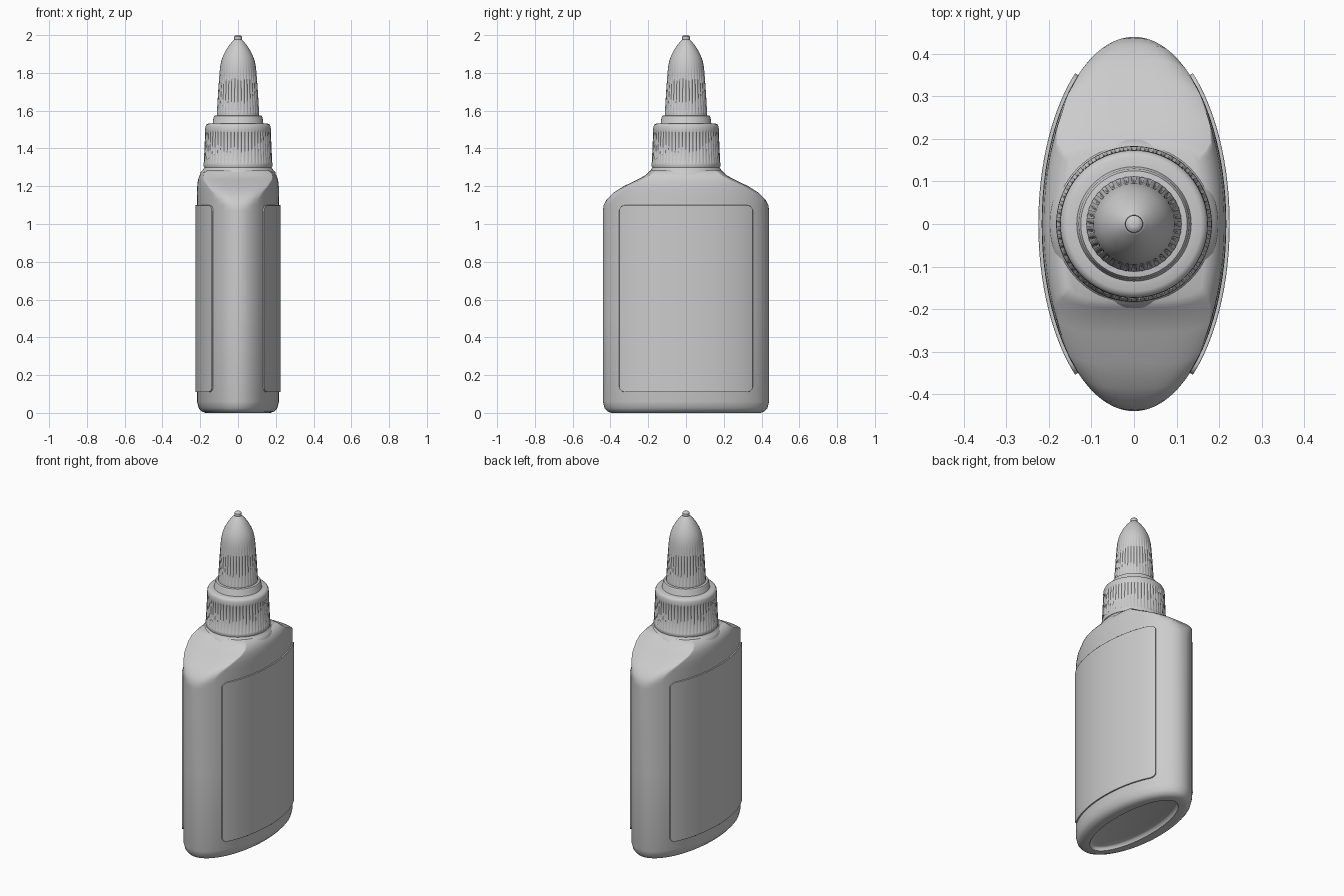
import bpy, bmesh
from math import sin, cos, asin, pi, sqrt, radians

cube = bpy.data.objects.get("Cube")
if cube:
    bpy.data.objects.remove(cube)

grey = bpy.data.materials.new("plain_grey")
grey.use_nodes = True
COLOUR = (0.6, 0.6, 0.6, 1)
grey.diffuse_color = COLOUR
grey.node_tree.nodes["Principled BSDF"].inputs["Base Color"].default_value = COLOUR

A, B = 0.217, 0.44          # half width and half depth of the oval body


def finish(name, bm, angle=40):
    bmesh.ops.recalc_face_normals(bm, faces=bm.faces)
    mesh = bpy.data.meshes.new(name)
    bm.to_mesh(mesh)
    bm.free()
    mesh.materials.append(grey)
    obj = bpy.data.objects.new(name, mesh)
    bpy.context.collection.objects.link(obj)
    bpy.ops.object.select_all(action='DESELECT')
    obj.select_set(True)
    bpy.context.view_layer.objects.active = obj
    bpy.ops.object.shade_smooth_by_angle(angle=radians(angle))
    return obj


def loft(name, rings, angle=40):
    """Skin a stack of equal-length rings and close both ends."""
    bm = bmesh.new()
    loops = [[bm.verts.new(p) for p in ring] for ring in rings]
    n = len(loops[0])
    for low, high in zip(loops, loops[1:]):
        for i in range(n):
            j = (i + 1) % n
            bm.faces.new((low[i], low[j], high[j], high[i]))
    bm.faces.new(loops[0])
    bm.faces.new(loops[-1])
    return finish(name, bm, angle)


def lathe(name, profile, ribs=24, angle=40):
    """Turn (radius, z, rib depth) points; grooves repeat around the axis."""
    n = ribs * 4
    return loft(name, [[((r - g * (i % 4 == 0)) * cos(2 * pi * i / n),
                         (r - g * (i % 4 == 0)) * sin(2 * pi * i / n), z)
                        for i in range(n)] for r, z, g in profile], angle)


def body_ring(z, inset, limit, side=28, end=20, soft=0.025):
    """Oval section whose two ends are cut off softly at the shoulder limit."""
    a, b = A - inset, B - inset
    t0 = asin(min((limit - soft) / b, sin(1.05)))
    x0 = a * cos(t0)
    half = [(a * cos(t), b * sin(t))
            for t in (-t0 + 2 * t0 * i / side for i in range(side))]
    for i in range(end):
        x = x0 * cos(pi * i / end)
        oval = b * sqrt(max(0, 1 - (x / a) ** 2))
        half.append((x, min(oval, limit - soft * (x / x0) ** 4)))
    return [(s * x, s * y, z) for s in (1, -1) for x, y in half]


# Bottle body: recessed base, rounded foot, straight walls, sloping shoulders
sections = [(0.02, 0.105, 1), (0.015, 0.092, 1), (0, 0.085, 1), (0, 0.045, 1),
            (0.008, 0.024, 1), (0.025, 0.009, 1), (0.06, 0, 1), (0.55, 0, 1),
            (1.07, 0, 1), (1.10, 0, 0.436), (1.13, 0, 0.42), (1.165, 0, 0.385),
            (1.20, 0.001, 0.33), (1.235, 0.005, 0.257), (1.258, 0.014, 0.215),
            (1.275, 0.028, 0.197), (1.287, 0.048, 0.18)]
loft("bottle_body", [body_ring(*s) for s in sections], 50)


# Raised label panels wrapped on both broad sides
def label_panel(name, side, half=0.35, low=0.11, high=1.10, corner=0.03, steps=36):
    bm = bmesh.new()
    grid = []
    for i in range(steps + 1):
        y = -half * cos(pi * i / steps)
        d = max(0, abs(y) - (half - corner))
        trim = corner - sqrt(max(0, corner ** 2 - d ** 2))
        x = A * sqrt(1 - (y / B) ** 2)
        nx, ny = x / A ** 2, y / B ** 2
        length = sqrt(nx * nx + ny * ny)
        nx, ny = nx / length, ny / length
        grid.append([[bm.verts.new((side * (x + o * nx), y + o * ny, z))
                      for z in (low + trim, high - trim)] for o in (0.008, -0.01)])
    for p, q in zip(grid, grid[1:]):
        for k in (0, 1):
            bm.faces.new((p[k][0], q[k][0], q[k][1], p[k][1]))
            bm.faces.new((p[0][k], q[0][k], q[1][k], p[1][k]))
    for e in (grid[0], grid[-1]):
        bm.faces.new((e[0][0], e[0][1], e[1][1], e[1][0]))
    obj = finish(name, bm)
    bevel = obj.modifiers.new("soft_edge", 'BEVEL')
    bevel.width = 0.006
    bevel.segments = 2
    bevel.limit_method = 'ANGLE'
    bevel.angle_limit = radians(50)


label_panel("left_label_panel", 1)
label_panel("right_label_panel", -1)

# Neck flare between shoulders and cap
lathe("neck", [(0.2, 1.255, 0), (0.198, 1.275, 0), (0.188, 1.285, 0),
               (0.18, 1.295, 0), (0.172, 1.31, 0)])

# Ribbed screw cap
lathe("screw_cap", [(0.165, 1.298, 0), (0.18, 1.30, 0), (0.183, 1.31, 0),
                    (0.182, 1.322, 0), (0.181, 1.326, 0.006), (0.174, 1.485, 0.006),
                    (0.174, 1.49, 0), (0.173, 1.515, 0), (0.168, 1.526, 0),
                    (0.158, 1.531, 0), (0.13, 1.533, 0)], 56, 50)

# Step collar under the nozzle
lathe("nozzle_collar", [(0.14, 1.525, 0), (0.133, 1.535, 0), (0.13, 1.565, 0),
                        (0.125, 1.573, 0), (0.105, 1.576, 0)])

# Ribbed nozzle closing to a pointed dome
lathe("nozzle", [(0.112, 1.57, 0), (0.112, 1.585, 0), (0.112, 1.59, 0.005),
                 (0.104, 1.72, 0.005), (0.098, 1.80, 0.003), (0.095, 1.83, 0),
                 (0.088, 1.865, 0), (0.077, 1.895, 0), (0.06, 1.927, 0),
                 (0.042, 1.953, 0), (0.026, 1.97, 0), (0.02, 1.976, 0)], 36, 50)

# Small round tip
lathe("nozzle_tip", [(0.018, 1.965, 0), (0.021, 1.98, 0), (0.02, 1.992, 0),
                     (0.013, 1.999, 0), (0.006, 2.0, 0)], 8)
